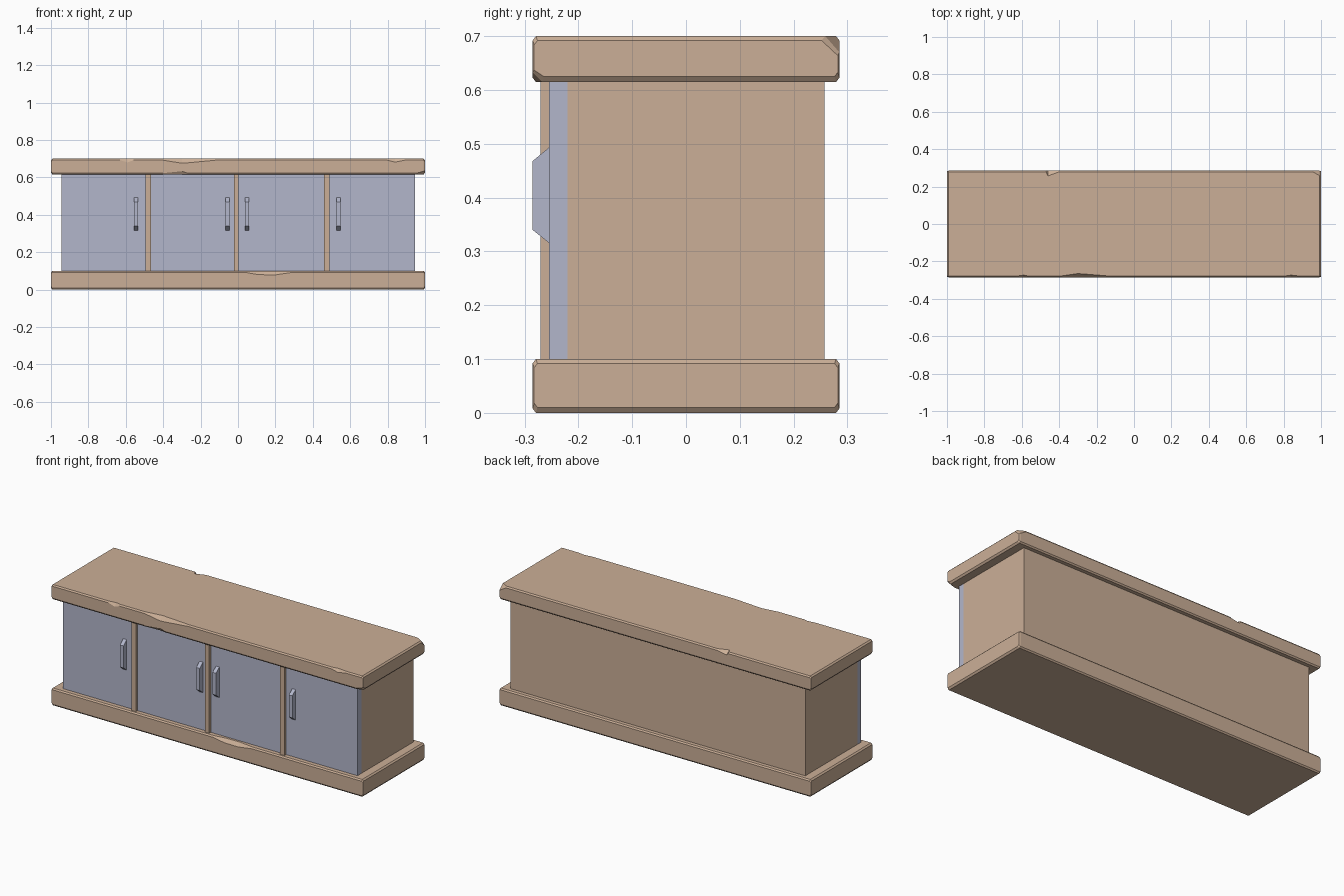
import bpy, bmesh

if "Cube" in bpy.data.objects:
    bpy.data.objects.remove(bpy.data.objects["Cube"])


def material(name, rgb):
    m = bpy.data.materials.new(name)
    m.diffuse_color = (*rgb, 1)
    m.use_nodes = True
    m.node_tree.nodes["Principled BSDF"].inputs["Base Color"].default_value = m.diffuse_color
    return m


WOOD = material("tan wood", (0.60, 0.43, 0.31))
BLUE = material("grey blue paint", (0.45, 0.47, 0.60))


def finish(name, bm, mat):
    bmesh.ops.recalc_face_normals(bm, faces=bm.faces)
    me = bpy.data.meshes.new(name)
    bm.to_mesh(me)
    bm.free()
    ob = bpy.data.objects.new(name, me)
    bpy.context.collection.objects.link(ob)
    me.materials.append(mat)
    return ob


def loft(name, rings, mat):
    bm = bmesh.new()
    vs = [[bm.verts.new(p) for p in r] for r in rings]
    n = len(rings[0])
    for a, b in zip(vs, vs[1:]):
        for i in range(n):
            j = (i + 1) % n
            bm.faces.new((a[i], a[j], b[j], b[i]))
    bm.faces.new(vs[0])
    bm.faces.new(vs[-1])
    return finish(name, bm, mat)


def box(name, x0, x1, y0, y1, z0, z1, mat):
    ring = lambda x: [(x, y0, z0), (x, y1, z0), (x, y1, z1), (x, y0, z1)]
    return loft(name, [ring(x0), ring(x1)], mat)


def worn_slab(name, z0, z1, chips):
    """Bevelled plank along x; chips maps x to wider edge cuts there."""
    base = {"front_top": (.006, .008), "back_top": (.006, .008),
            "front_low": (.006, .008)}
    rings = []
    for x in sorted(set(chips) | {-1, -.992, .992, 1}):
        c = {**base, **chips.get(x, {})}
        e = .01 if abs(x) == 1 else 0        # rounded-over ends
        lo, hi, w = z0 + e, z1 - e * .8, .285 - e * .3
        (fy, fz), (by, bz), (ly, lz) = c["front_top"], c["back_top"], c["front_low"]
        rings.append([(x, -w, lo + lz), (x, -w, hi - fz), (x, -w + fy, hi),
                      (x, w - by, hi), (x, w, hi - bz), (x, w, lo + .008),
                      (x, w - .006, lo), (x, -w + ly, lo)])
    return loft(name, rings, WOOD)


# Worn top and plinth
F, B, L = "front_top", "back_top", "front_low"
worn_slab("top_slab", .615, .70, {
    -.63: {}, -.59: {F: (.012, .02)}, -.56: {}, -.50: {}, -.47: {},
    -.46: {B: (.028, .018)}, -.55: {}, -.40: {},
    -.30: {F: (.02, .024), L: (.012, .018)}, -.27: {F: (.018, .022)}, -.12: {},
    .80: {}, .84: {F: (.012, .018)}, .89: {}, .955: {},
    .992: {B: (.026, .03), L: (.018, .018)}, 1: {B: (.03, .028), L: (.018, .012)}})
worn_slab("plinth", 0, .10, {
    .04: {}, .11: {F: (.016, .02)}, .20: {F: (.018, .021)}, .29: {}})

# Cabinet body
box("body", -.945, .945, -.22, .257, .095, .625, WOOD)

# Doors between the dividers
posts = [(-.495, -.465), (-.021, .004), (.459, .488)]
edges = [-.945] + [v for p in posts for v in p] + [.945]
for i in range(4):
    box(f"door_{i + 1}", edges[2 * i], edges[2 * i + 1], -.255, -.22, .095, .62, BLUE)
for i, (a, b) in enumerate(posts):
    box(f"divider_{i + 1}", a, b, -.27, -.21, .095, .62, WOOD)

# Handles with sloped ends
for i, x in enumerate((-.546, -.057, .048, .537)):
    ring = lambda u: [(u, -.25, .312), (u, -.285, .34), (u, -.285, .468), (u, -.25, .497)]
    loft(f"handle_{i + 1}", [ring(x - .011), ring(x + .011)], BLUE)
